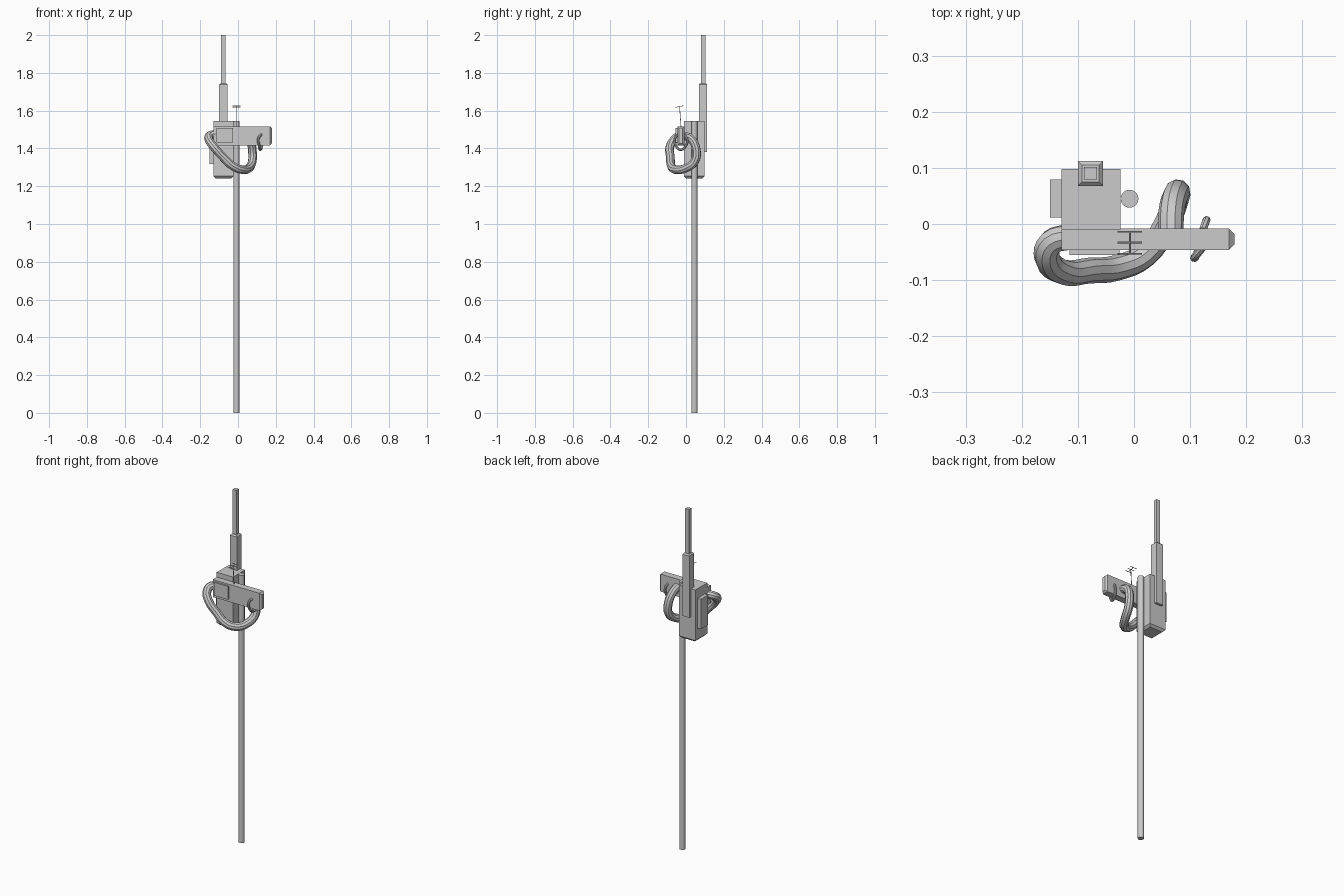
import bpy, bmesh
from mathutils import Vector

if "Cube" in bpy.data.objects:
    bpy.data.objects.remove(bpy.data.objects["Cube"])


def mesh_object(name, bm):
    bmesh.ops.recalc_face_normals(bm, faces=bm.faces)
    me = bpy.data.meshes.new(name)
    bm.to_mesh(me)
    bm.free()
    ob = bpy.data.objects.new(name, me)
    bpy.context.collection.objects.link(ob)
    return ob


def box(name, x, y, z, taper=None, chamfer=0.01):
    """Box from ranges; taper = (axis, sign) chamfers the rim of that end face."""
    bm = bmesh.new()
    bmesh.ops.create_cube(bm, size=1)
    for v in bm.verts:
        v.co = Vector([(a + b) / 2 + c * (b - a) for (a, b), c in zip((x, y, z), v.co)])
    if taper:
        axis, sign = taper
        bm.normal_update()
        face = next(f for f in bm.faces if f.normal[axis] * sign > 0.9)
        bmesh.ops.bevel(bm, geom=list(face.edges), offset=chamfer, segments=1,
                        affect='EDGES', profile=0.5)
    return mesh_object(name, bm)


def tube(name, points, radius, sides=3, res=4):
    """Smooth round tube through the points."""
    cu = bpy.data.curves.new(name, 'CURVE')
    cu.dimensions = '3D'
    cu.bevel_depth = radius
    cu.bevel_resolution = sides
    cu.resolution_u = res
    cu.use_fill_caps = True
    sp = cu.splines.new('BEZIER')
    sp.bezier_points.add(len(points) - 1)
    for bp, p in zip(sp.bezier_points, points):
        bp.co = p
        bp.handle_left_type = bp.handle_right_type = 'AUTO'
    ob = bpy.data.objects.new(name, cu)
    bpy.context.collection.objects.link(ob)
    bpy.ops.object.select_all(action='DESELECT')
    ob.select_set(True)
    bpy.context.view_layer.objects.active = ob
    bpy.ops.object.convert(target='MESH')
    bpy.ops.object.shade_smooth_by_angle()


# Long support pole
bpy.ops.mesh.primitive_cylinder_add(vertices=16, radius=0.016, depth=1.545,
                                    location=(-0.008, 0.045, 0.7725))
bpy.context.object.name = "pole"

# Main body with side and front plates
box("main_body", (-0.129, -0.024), (-0.01, 0.098), (1.241, 1.545), (2, -1), 0.012)
box("side_plate", (-0.15, -0.127), (0.012, 0.079), (1.317, 1.49))
box("front_plate", (-0.115, -0.026), (-0.055, -0.04), (1.431, 1.508))

# Horizontal arm with chamfered tip
box("arm", (-0.129, 0.179), (-0.046, -0.008), (1.416, 1.517), (0, 1), 0.01)

# Two-stage mast
box("mast_lower", (-0.1, -0.055), (0.068, 0.112), (1.382, 1.745), (2, 1), 0.007)
box("mast_upper", (-0.089, -0.066), (0.079, 0.102), (1.73, 2.0))

# Thick hose looping under the arm
tube("hose", [(0.065, -0.02, 1.47), (0.067, 0.025, 1.452), (0.075, 0.053, 1.40),
              (0.076, 0.048, 1.335), (0.058, 0.0, 1.296), (0.02, -0.055, 1.288),
              (-0.03, -0.078, 1.308), (-0.08, -0.083, 1.355), (-0.125, -0.086, 1.405),
              (-0.155, -0.06, 1.45), (-0.147, -0.032, 1.47), (-0.115, -0.023, 1.472)], 0.023)

# Small hook strap around the underside of the arm
tube("hook", [(0.124, -0.04, 1.475), (0.108, -0.059, 1.452), (0.111, -0.056, 1.42),
              (0.118, -0.028, 1.393), (0.127, 0.002, 1.42), (0.129, 0.006, 1.45),
              (0.122, -0.012, 1.475)], 0.007, 2)

# Thin wire aerial: stem, boom and three cross elements
tube("aerial_stem", [(-0.007, -0.026, 1.51), (-0.007, -0.034, 1.621)], 0.002, 1, 1)
tube("aerial_boom", [(-0.007, -0.053, 1.618), (-0.007, -0.014, 1.626)], 0.002, 1, 1)
for i, (y, z) in enumerate([(-0.053, 1.618), (-0.033, 1.622), (-0.014, 1.626)]):
    tube(f"aerial_element_{i + 1}", [(-0.029, y, z), (0.014, y, z)], 0.0015, 1, 1)
